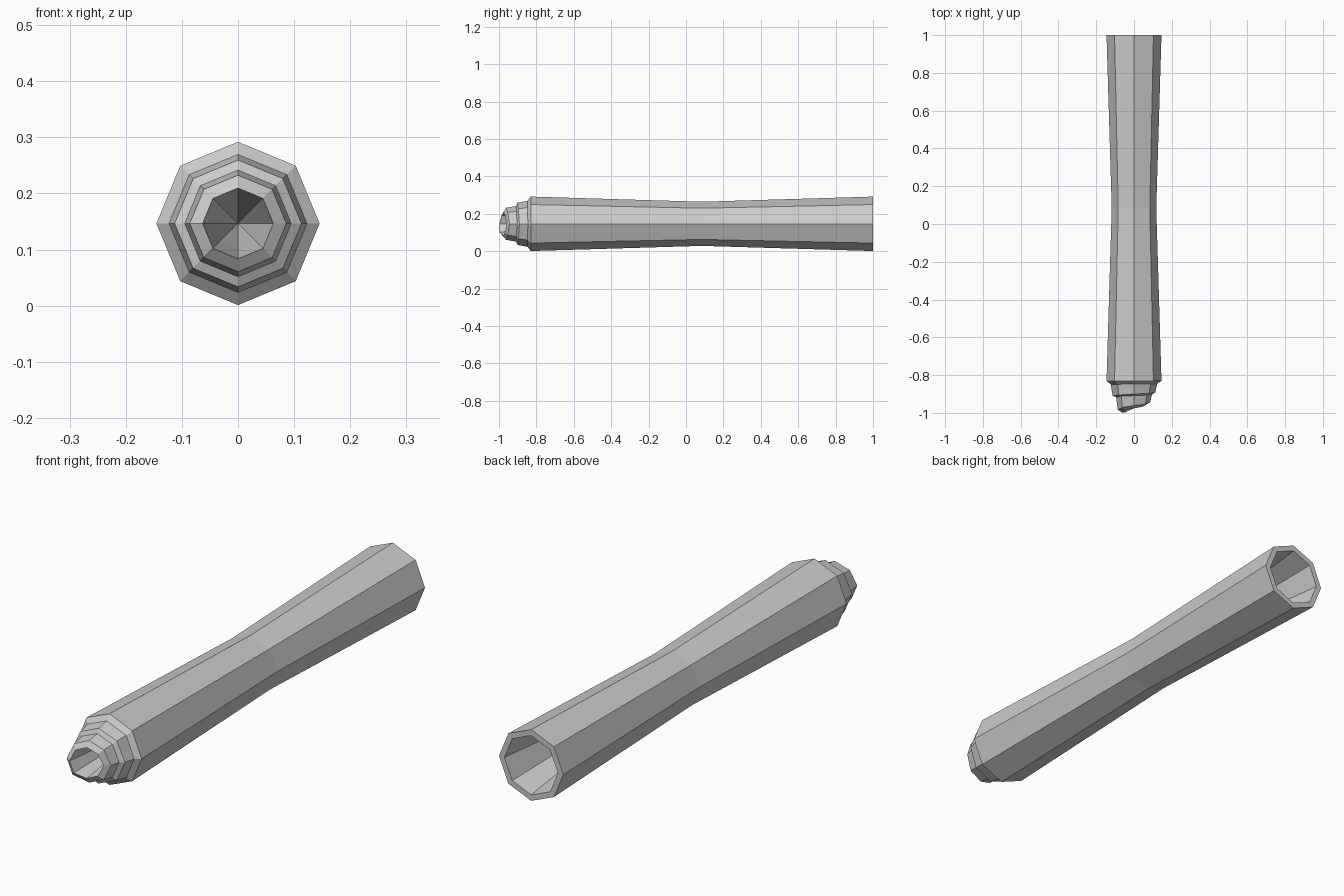
import bpy, bmesh
from math import cos, sin, pi

if "Cube" in bpy.data.objects:
    bpy.data.objects.remove(bpy.data.objects["Cube"])

SIDES = 8
CZ = 0.1465
# uneven torn edge around the tip, starting at +x and turning through the top
TORN = [0.022, 0.012, 0.004, -0.006, -0.018, -0.017, 0.004, 0.012]

# Rings: (radius, y, strength of torn edge), from the front hollow to the back hollow
RINGS = [
    (0.044, -0.85, 0.0),
    (0.063, -0.98, 1.0),      # tip lip
    (0.086, -0.965, 1.0),     # inner layer
    (0.095, -0.91, 0.3),
    (0.113, -0.902, 0.5),     # outer layer
    (0.123, -0.848, 0.1),
    (0.1455, -0.83, 0.0),     # shaft front
    (0.118, 0.085, 0.0),      # waist
    (0.1455, 1.0, 0.0),       # shaft back
    (0.121, 1.0, 0.0),        # back rim
]
FRONT_APEX, BACK_APEX = -0.60, 0.085

bm = bmesh.new()


def ring(r, y, jag):
    return [bm.verts.new((r * cos(2 * pi * i / SIDES), y + jag * TORN[i],
                          CZ + r * sin(2 * pi * i / SIDES)))
            for i in range(SIDES)]


# Shaft and stepped tip: bridge consecutive rings
loops = [ring(*row) for row in RINGS]
for a, b in zip(loops, loops[1:]):
    for i in range(SIDES):
        j = (i + 1) % SIDES
        bm.faces.new((a[i], a[j], b[j], b[i]))

# Conical hollows at both ends
for loop, y in ((loops[0], FRONT_APEX), (loops[-1], BACK_APEX)):
    apex = bm.verts.new((0, y, CZ))
    for i in range(SIDES):
        bm.faces.new((loop[i], loop[(i + 1) % SIDES], apex))

bmesh.ops.recalc_face_normals(bm, faces=bm.faces)
mesh = bpy.data.meshes.new("hollow_shaft")
bm.to_mesh(mesh)
bm.free()
bpy.context.collection.objects.link(bpy.data.objects.new("hollow_shaft", mesh))
